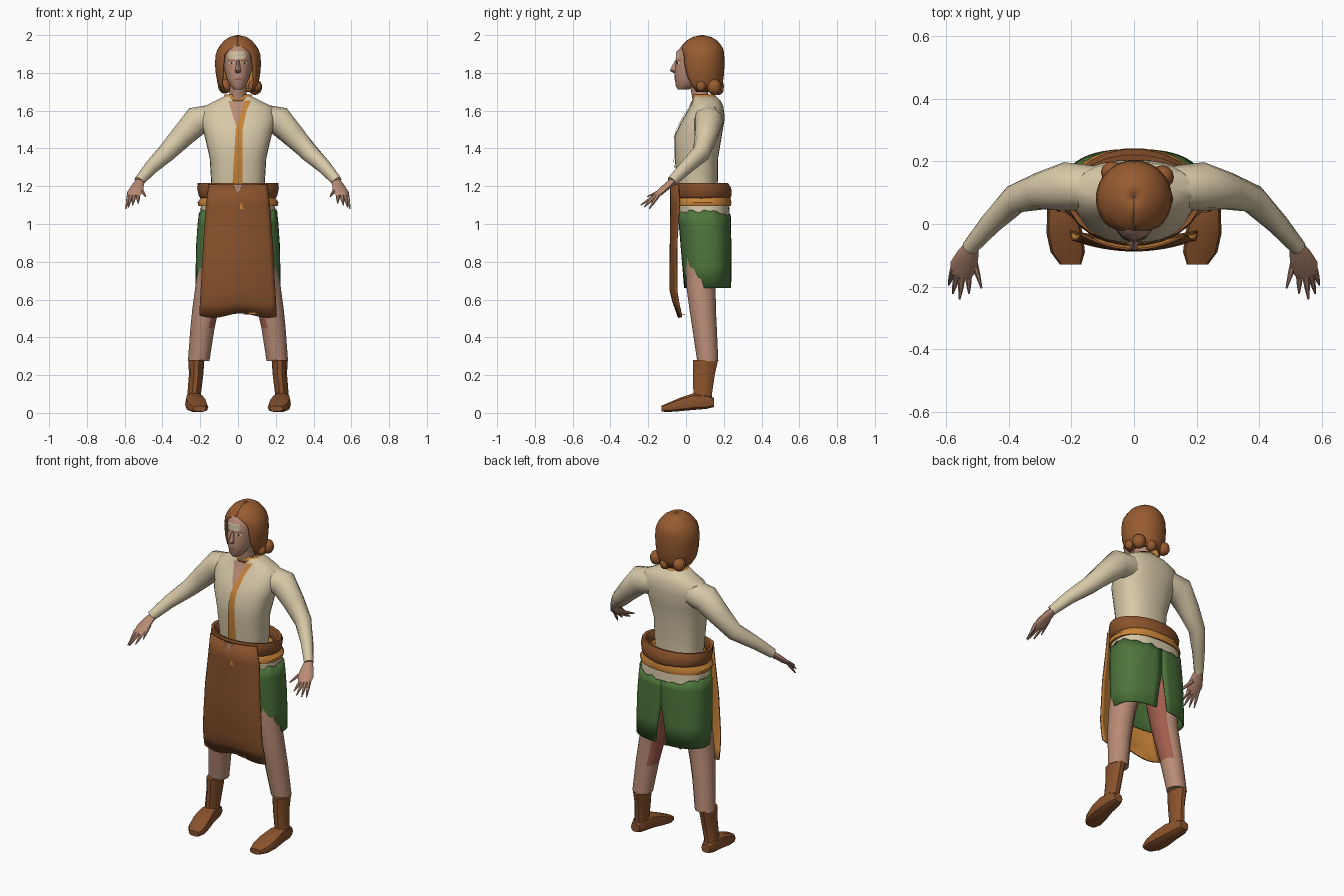
import bpy
import random
from math import sin, cos, pi, radians, copysign
from mathutils import Vector
from mathutils.bvhtree import BVHTree

random.seed(4)
if "Cube" in bpy.data.objects:
    bpy.data.objects.remove(bpy.data.objects["Cube"], do_unlink=True)

X, Y, Z = Vector((1, 0, 0)), Vector((0, 1, 0)), Vector((0, 0, 1))


def material(name, *rgb):
    m = bpy.data.materials.new(name)
    m.use_nodes = True
    m.diffuse_color = (*rgb, 1)
    m.node_tree.nodes["Principled BSDF"].inputs["Base Color"].default_value = (*rgb, 1)
    return m


BROWN = material("leather brown", .25, .085, .025)
HAIR = material("auburn hair", .31, .105, .03)
CREAM = material("cream linen", .68, .58, .39)
GREEN = material("skirt green", .075, .18, .045)
SKIN = material("skin", .48, .26, .18)
RED = material("flushed skin", .36, .11, .075)
ORANGE = material("orange trim", .58, .23, .04)
DARK = material("dark eye", .05, .03, .02)


def grid(name, rows, mats, closed=False, caps=False, thick=0):
    """Skin rows of points; a second material colours the inner side."""
    n = len(rows[0])
    faces = []
    for i in range(len(rows) - 1):
        for j in range(n if closed else n - 1):
            k = (j + 1) % n
            faces.append((i * n + j, i * n + k, i * n + n + k, i * n + n + j))
    if caps:
        last = (len(rows) - 1) * n
        faces.append(tuple(reversed(range(n))))
        faces.append(tuple(range(last, last + n)))
    me = bpy.data.meshes.new(name)
    me.from_pydata([p for r in rows for p in r], [], faces)
    for m in mats:
        me.materials.append(m)
    me.shade_smooth()
    me.set_sharp_from_angle(angle=radians(42))
    ob = bpy.data.objects.new(name, me)
    bpy.context.collection.objects.link(ob)
    if thick:
        mod = ob.modifiers.new("thickness", 'SOLIDIFY')
        mod.thickness = thick
        mod.offset = -1
        mod.material_offset = len(mats) - 1
    return ob


def ring(c, a, b, u, v, n, p=1, gap=None, mid=0):
    """Rounded outline, optionally left open by a gap around angle mid."""
    if gap is None:
        angles = [2 * pi * j / n for j in range(n)]
    else:
        angles = [mid + gap + (2 * pi - 2 * gap) * j / n for j in range(n + 1)]
    soft = lambda w: copysign(abs(w) ** p, w)
    return [Vector(c) + u * a * soft(cos(t)) + v * b * soft(sin(t)) for t in angles]


def upright(name, levels, mats, n=20, p=1, x=0, caps=True, thick=0):
    """Levels, bottom to top: z, centre y, half width, half depth."""
    rows = [ring((x, y, z), a, b, X, Y, n, p) for z, y, a, b in levels]
    return grid(name, rows, mats, True, caps, thick)


def tube(name, path, radii, mat, n=10):
    """Tapered limb along a path."""
    path = [Vector(p) for p in path]
    rows = []
    for i, c in enumerate(path):
        t = (path[min(i + 1, len(path) - 1)] - path[max(i - 1, 0)]).normalized()
        u = Z.cross(t).normalized()
        rows.append(ring(c, radii[i][0], radii[i][1], u, t.cross(u), n))
    return grid(name, rows, [mat], True, True)


def patch(name, target, mat, levels, lift=.004):
    """Thin plate laid on the front of a part; levels: z, left x, right x."""
    tree = BVHTree.FromPolygons([v.co for v in target.data.vertices],
                                [f.vertices for f in target.data.polygons])
    rows = []
    for (z0, a0, b0), (z1, a1, b1) in zip(levels, levels[1:]):
        for s in range(7):
            f = s / 6
            a, b = a0 + (a1 - a0) * f, b0 + (b1 - b0) * f
            row = []
            for k in range(7):
                at = Vector((a + (b - a) * k / 6, -1, z0 + (z1 - z0) * f))
                hit = tree.ray_cast(at, Y)[0]
                at.y = (hit.y if hit else 0) - lift
                row.append(at)
            rows.append(row)
    return grid(name, rows, [mat])


def ball(name, c, size, mat):
    rows = [ring(Vector(c) + Z * size[2] * sin(t), size[0] * cos(t), size[1] * cos(t), X, Y, 12)
            for t in (radians(-86 + 172 * i / 8) for i in range(9))]
    return grid(name, rows, [mat], True, True)


# Shirt body, neckline and placket
shirt = upright("shirt_body", [
    (1.1, .065, .135, .1), (1.22, .06, .142, .108), (1.35, .055, .15, .115),
    (1.47, .065, .178, .125), (1.56, .095, .2, .11), (1.62, .11, .185, .088),
    (1.65, .11, .125, .075), (1.675, .1, .075, .06)], [CREAM], 28, .85)
patch("neck_opening", shirt, SKIN, [(1.5, -.004, .006), (1.58, -.03, .025), (1.65, -.05, .045)])
patch("placket", shirt, ORANGE, [(1.2, -.03, .024), (1.5, -.012, .024), (1.6, .018, .045),
                                 (1.655, .04, .07)], .007)
upright("collar", [(1.65, .1, .088, .068), (1.685, .095, .07, .06)], [ORANGE], 18, caps=False, thick=.008)
upright("neck", [(1.6, .09, .055, .05), (1.68, .075, .045, .045), (1.78, .06, .045, .05)], [SKIN], 14)

# Head and face
head = upright("head", [
    (1.712, -.015, .022, .028), (1.73, -.002, .042, .052), (1.775, .025, .062, .085),
    (1.82, .045, .073, .105), (1.86, .06, .078, .113), (1.91, .07, .079, .121),
    (1.945, .075, .065, .095), (1.97, .08, .04, .06)], [SKIN], 24)
grid("nose", [ring((0, y, z), a, b, X, Y, 8) for z, y, a, b in
              [(1.8, -.055, .012, .012), (1.812, -.064, .016, .022),
               (1.835, -.057, .011, .018), (1.87, -.047, .007, .008)]], [SKIN], True, True)
patch("brow_patch", head, CREAM, [(1.873, -.045, .03), (1.89, -.055, .043), (1.912, -.045, .035)], .003)
patch("mouth", head, RED, [(1.762, -.02, .02), (1.77, -.016, .016)], .003)
for s, side in ((1, "left"), (-1, "right")):
    c = s * .035
    patch(side + "_eye_white", head, CREAM, [(1.846, c - .012, c + .012), (1.858, c - .013, c + .013)], .003)
    patch(side + "_eye_iris", head, DARK, [(1.846, c - .005, c + .005), (1.858, c - .005, c + .005)], .005)
    patch(side + "_eyebrow", head, RED, [(1.864, c - .018, c + .018), (1.869, c - .018, c + .018)], .004)

# Hair shell, open around the face, with loose curls
hair_levels = [(1.7, .09, .085, .09, 66), (1.74, .085, .108, .108, 56), (1.79, .083, .117, .118, 47),
               (1.85, .082, .122, .122, 42), (1.9, .082, .118, .12, 38), (1.925, .082, .108, .116, 28),
               (1.945, .083, .096, .104, 0), (1.97, .084, .075, .082, 0),
               (1.99, .085, .045, .05, 0), (2.0, .085, .005, .005, 0)]
grid("hair", [ring((0, y, z), a, b, X, Y, 30, 1, radians(g), -pi / 2)
              for z, y, a, b, g in hair_levels], [HAIR, ORANGE], thick=.012)
for c, r in (((.09, .15, 1.725), .038), ((-.07, .165, 1.73), .036),
             ((.02, .17, 1.715), .03), ((.1, .08, 1.73), .026)):
    ball("hair_curl", c, (r, r, r * 1.1), HAIR)

# Limbs, built once per side
for s, side in ((1, "left"), (-1, "right")):
    tube(side + "_sleeve", [(s * .12, .115, 1.56), (s * .22, .12, 1.545), (s * .3, .105, 1.46),
                            (s * .38, .08, 1.375), (s * .46, 0, 1.3), (s * .525, -.075, 1.225)],
         [(.07, .075), (.078, .078), (.06, .062), (.047, .05), (.035, .038), (.026, .028)], CREAM, 12)
    tube(side + "_palm", [(s * .515, -.06, 1.235), (s * .53, -.095, 1.205), (s * .545, -.135, 1.17),
                          (s * .555, -.165, 1.145)],
         [(.02, .018), (.034, .018), (.044, .016), (.034, .012)], SKIN)
    for i, (base, tip) in enumerate([
            ((.577, -.145, 1.155), (.593, -.195, 1.08)), ((.565, -.16, 1.15), (.58, -.222, 1.09)),
            ((.55, -.165, 1.148), (.558, -.24, 1.1)), ((.53, -.155, 1.15), (.528, -.222, 1.11)),
            ((.515, -.11, 1.185), (.488, -.205, 1.145))]):
        a, b = (Vector((s * p[0], p[1], p[2])) for p in (base, tip))
        tube(f"{side}_finger_{i}", [a, a.lerp(b, .5), b], [(.012, .011), (.009, .009), (.003, .003)], SKIN, 6)

    leg = []
    for z, x, y, a, b in [(.275, .208, .115, .057, .056), (.45, .188, .098, .064, .065),
                          (.55, .172, .088, .07, .07), (.66, .152, .08, .075, .077),
                          (.8, .125, .085, .085, .09), (1.0, .1, .09, .095, .1)]:
        leg.append(ring((s * x, y, z), a, b, X, Y, 12))
    ob = grid(side + "_leg", leg, [SKIN, RED], True, True)
    for f in ob.data.polygons:
        if f.center.z > .48 and f.normal.x * s < -.6:
            f.material_index = 1

    shaft = [ring((s * x, y, z), a, b, X, Y, 10) for z, x, y, a, b in
             [(.05, .235, .09, .04, .055), (.1, .232, .088, .036, .052),
              (.2, .222, .095, .038, .06), (.28, .22, .103, .042, .07)]]
    grid(side + "_boot_shaft", shaft, [BROWN], True, True)
    foot = [ring((s * x, y, z), a, b, X, Z, 10, .7) for y, x, z, a, b in
            [(.148, .235, .055, .028, .025), (.11, .235, .06, .042, .04),
             (.04, .23, .06, .048, .046), (-.03, .222, .045, .058, .037),
             (-.09, .212, .03, .055, .026), (-.13, .203, .022, .034, .016)]]
    grid(side + "_boot_foot", foot, [BROWN], True, True)

# Skirt with a slit at the back and a ragged upper edge
rows = []
for z, y, a, b, gap in [(.66, .115, .224, .125, 6), (.78, .11, .224, .13, 3), (.9, .105, .221, .135, 0),
                        (1.0, .1, .214, .138, 0), (1.065, .097, .207, .141, 0)]:
    rows.append(ring((0, y, z), a, b, X, Y, 48, .8, radians(gap), pi / 2))
for p in rows[-1]:
    p.z += random.uniform(-.012, .012) - .18 * max(0, p.y - .13)
rows[-1][-1].z = rows[-1][0].z
grid("skirt", rows, [GREEN], thick=.008)
upright("shirt_hem", [(.98, .1, .2, .13), (1.05, .095, .2, .136), (1.11, .09, .195, .138)], [CREAM], 40, .8)
upright("sash_trim", [(1.095, .09, .21, .148), (1.115, .09, .214, .152), (1.14, .09, .195, .145)],
        [ORANGE], 26, .9)

# Rolled waist sash
upright("waist_sash", [(1.125, .088, .19, .145), (1.15, .086, .208, .156), (1.19, .085, .216, .156),
                       (1.218, .08, .213, .143), (1.215, .078, .195, .128), (1.175, .072, .165, .115)],
        [BROWN, ORANGE], 22, caps=False, thick=.01)

# Apron with a lining and a curled lower edge
rows = []
for z, y, half, bend in [(.515, -.048, .205, .5), (.58, -.07, .202, .7), (.65, -.088, .198, .9),
                         (.9, -.086, .184, 1), (1.1, -.084, .17, 1.6), (1.21, -.084, .155, 1.7)]:
    row = []
    for k in range(17):
        x = half * (k / 8 - 1)
        wave = .012 * sin(k * .55) if z < .52 else 0
        row.append((x, y + bend * x * x, z - wave))
    rows.append(row)
apron = grid("apron", rows, [BROWN, ORANGE], thick=.007)
patch("apron_tuck", apron, SKIN, [(1.165, -.001, .001), (1.208, -.028, .028)])
patch("apron_knot", apron, ORANGE, [(1.08, .008, .03), (1.11, .014, .018)])
patch("apron_hem_stain", apron, ORANGE, [(.522, .03, .1), (.532, .05, .09)])
